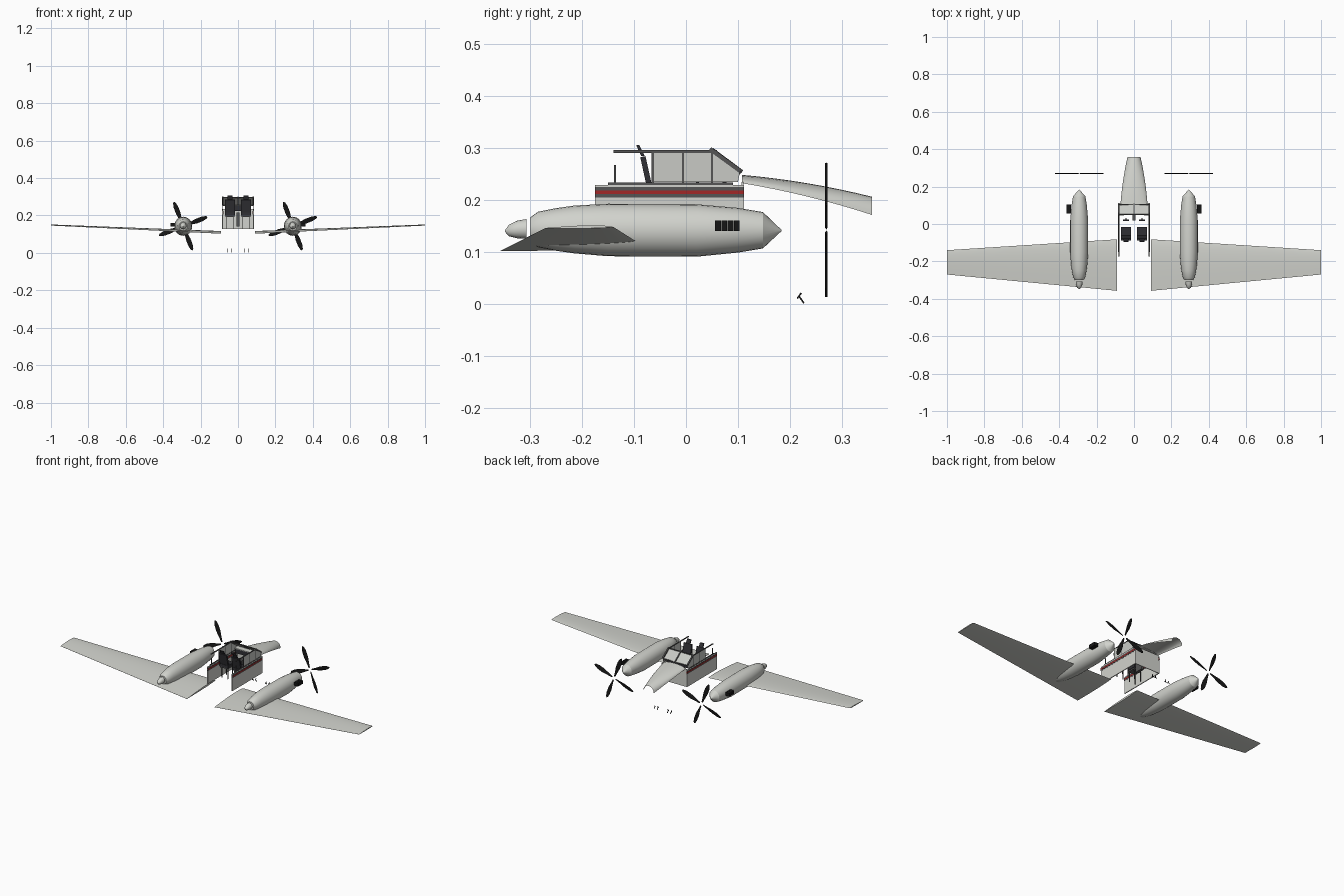
import bpy, bmesh, math
from mathutils import Vector

cube = bpy.data.objects.get("Cube")
if cube:
    bpy.data.objects.remove(cube, do_unlink=True)


def material(name, r, g, b):
    m = bpy.data.materials.new(name)
    m.use_nodes = True
    m.diffuse_color = (r, g, b, 1)
    m.node_tree.nodes["Principled BSDF"].inputs["Base Color"].default_value = (r, g, b, 1)
    return m


PAINT = material("pale_grey_paint", .64, .65, .61)
GLASS = material("grey_glass", .58, .59, .56)
RED = material("red_stripe", .36, .02, .02)
FRAME = material("dark_frame", .09, .09, .09)
SEAT = material("charcoal_seat", .03, .03, .035)
BLACK = material("black", .008, .008, .008)


def add(name, verts, faces, mat, smooth=False):
    me = bpy.data.meshes.new(name)
    me.from_pydata([tuple(v) for v in verts], [], faces)
    bm = bmesh.new()
    bm.from_mesh(me)
    bmesh.ops.recalc_face_normals(bm, faces=bm.faces)
    bm.to_mesh(me)
    bm.free()
    me.materials.append(mat)
    ob = bpy.data.objects.new(name, me)
    bpy.context.scene.collection.objects.link(ob)
    if smooth:
        bpy.ops.object.select_all(action="DESELECT")
        ob.select_set(True)
        bpy.context.view_layer.objects.active = ob
        bpy.ops.object.shade_smooth_by_angle(angle=math.radians(35))
    return ob


def loft(name, rings, mat, closed=True, caps=True, smooth=True):
    """Skin a list of equally long cross-sections."""
    n = len(rings[0])
    verts = [v for ring in rings for v in ring]
    faces = []
    for i in range(len(rings) - 1):
        for j in range(n if closed else n - 1):
            k = (j + 1) % n
            faces.append((i * n + j, i * n + k, (i + 1) * n + k, (i + 1) * n + j))
    if closed and caps:
        faces += [tuple(range(n)), tuple(range(len(verts) - n, len(verts)))]
    return add(name, verts, faces, mat, smooth)


def box(name, lo, hi, mat):
    rings = [[(x, lo[1], lo[2]), (x, hi[1], lo[2]), (x, hi[1], hi[2]), (x, lo[1], hi[2])]
             for x in (lo[0], hi[0])]
    return loft(name, rings, mat, smooth=False)


def plate(name, x, outline, mat, t=.003):
    """Flat plate in the y-z plane."""
    return loft(name, [[(x + d, y, z) for y, z in outline] for d in (-t / 2, t / 2)], mat, smooth=False)


def beam(name, a, b, w, mat):
    a, b = Vector(a), Vector(b)
    d = (b - a).normalized()
    u = d.cross(Vector((1, 0, 0)) if abs(d.x) < .9 else Vector((0, 0, 1))).normalized() * w / 2
    v = d.cross(u)
    return loft(name, [[p + u + v, p - u + v, p - u - v, p + u - v] for p in (a, b)], mat, smooth=False)


def lathe(name, x, stations, mat, sides=24, squash=.95):
    """Round body along y from (y, radius, centre height) stations."""
    angles = [2 * math.pi * i / sides for i in range(sides)]
    rings = [[(x + r * squash * math.cos(a), y, z + r * math.sin(a)) for a in angles]
             for y, r, z in stations]
    return loft(name, rings, mat)


def blade(name, centre, angle):
    """One tapered, slightly pitched propeller blade."""
    out = Vector((math.cos(angle), 0, math.sin(angle)))
    side = Vector((-out.z, -.22, out.x))
    rings = []
    for r, w in ((.012, .004), (.04, .007), (.075, .0125), (.11, .012), (.132, .007), (.138, .002)):
        p = centre + out * r
        n = Vector((0, .0022, 0))
        rings.append([p + side * w, p + n, p - side * w, p - n])
    return loft(name, rings, BLACK)


for s, tag in ((1, "left_"), (-1, "right_")):
    # Wing: cambered thin section lofted from root to tip
    rings = []
    for x, lead, trail, zl, zt in ((.092, -.082, -.357, .112, .103), (1, -.14, -.27, .149, .147)):
        c = lead - trail
        top, low = [], []
        for i in range(9):
            t = (i / 8) ** 1.5
            y, z = lead - c * t, zl + (zt - zl) * t
            bulge = math.sin(math.pi * t ** .7)
            top.append((s * x, y, z + .028 * c * bulge))
            low.append((s * x, y, z - .012 * c * bulge - .0005))
        rings.append(top + low[-1:0:-1])
    loft(tag + "wing", rings, PAINT)

    # Engine nacelle with pointed front and separate tail bullet
    cx = .293 * s
    lathe(tag + "nacelle", cx, [(-.3, .024, .143), (-.285, .034, .144), (-.25, .041, .144),
          (-.215, .046, .144), (-.15, .0505, .143), (.02, .0505, .142),
          (.1, .043, .1425), (.148, .035, .1425)], PAINT)
    lathe(tag + "nose_cone", cx, [(.148, .035, .1425), (.184, .001, .142)], PAINT)
    lathe(tag + "tail_bullet", cx, [(-.307, .019, .145), (-.325, .017, .144),
          (-.341, .011, .142), (-.348, .002, .141)], PAINT, 16)

    # Exhaust stacks on the outer flank
    for i in range(4):
        y = .056 + i * .012
        box(tag + "exhaust", (s * .349 - .013, y, .141), (s * .349 + .013, y + .011, .161), BLACK)

    # Four-bladed propeller
    for k in range(4):
        blade(tag + "propeller_blade", Vector((cx, .27, .143)), math.radians(21 + 90 * k))

    # Cabin side wall with stripe
    x = .082 * s
    plate(tag + "side_wall", x, [(-.175, .128), (.112, .128), (.112, .23), (-.175, .23)], PAINT, .005)
    plate(tag + "stripe", x, [(-.175, .212), (.112, .212), (.112, .219), (-.175, .219)], RED, .008)
    for z in (.209, .222):
        beam(tag + "stripe_edge", (x, -.175, z), (x, .112, z), .0065, FRAME)
    beam(tag + "sill", (x, -.15, .232), (x, .09, .232), .005, FRAME)

    # Cabin side windows, posts and roof rail
    plate(tag + "rear_window", x, [(-.062, .235), (-.008, .235), (-.008, .292), (-.062, .292)], GLASS)
    plate(tag + "front_window", x, [(-.004, .235), (.1, .235), (.104, .255), (.05, .292), (-.004, .292)], GLASS)
    for y in (-.064, -.006):
        beam(tag + "window_post", (x, y, .232), (x, y, .294), .004, FRAME)
    beam(tag + "thin_post", (x, .05, .234), (x, .05, .292), .0035, FRAME)
    beam(tag + "roof_rail", (x, -.14, .294), (x, .06, .294), .005, FRAME)
    beam(tag + "windscreen_post", (x, .046, .299), (x, .105, .256), .008, FRAME)
    beam(tag + "rear_post", (x, -.137, .23), (x, -.137, .268), .004, FRAME)

    # Windscreen pane
    rings = [[(s * .004, y, z), (s * .078, y - .008, z)] for y, z in ((.052, .296), (.107, .255))]
    loft(tag + "windscreen", rings, GLASS, closed=False, smooth=False)

    # Seat
    sx = .043 * s
    box(tag + "seat_cushion", (sx - .027, -.075, .2), (sx + .027, -.015, .216), SEAT)
    plate(tag + "seat_back", sx, [(-.072, .21), (-.062, .213), (-.078, .285), (-.088, .283)], SEAT, .054)
    plate(tag + "headrest", sx, [(-.079, .285), (-.086, .285), (-.096, .306), (-.09, .307)], SEAT, .026)
    box(tag + "seat_pan", (sx - .024, -.07, .192), (sx + .024, -.02, .2), FRAME)
    for dx in (-.02, .02):
        for y in (-.065, -.022):
            beam(tag + "seat_leg", (sx + dx, y, .13), (sx + dx, y, .195), .004, FRAME)

    # Control yoke
    beam(tag + "yoke_column", (sx, .03, .2), (sx, .02, .245), .005, SEAT)
    beam(tag + "yoke_grip", (sx - .016, .02, .247), (sx + .016, .02, .247), .006, SEAT)

    # Loose foot pedals
    for px in (.034, .055):
        beam(tag + "pedal_plate", (s * px, .222, .022), (s * px, .214, .011), .003, BLACK)
        beam(tag + "pedal_arm", (s * px, .218, .015), (s * px, .227, .002), .003, BLACK)

# Forward bulkhead, instrument panel and centre console
box("bulkhead", (-.08, .107, .128), (.08, .111, .235), PAINT)
box("instrument_panel", (-.07, .07, .225), (.07, .078, .25), SEAT)
box("panel_cowl", (-.072, .07, .25), (.072, .104, .254), PAINT)
box("console", (-.008, .02, .14), (.008, .07, .215), FRAME)
beam("windscreen_mullion", (0, .05, .298), (0, .108, .255), .007, FRAME)
beam("windscreen_header", (-.082, .05, .297), (.082, .05, .297), .005, FRAME)
beam("windscreen_base", (-.08, .104, .254), (.08, .104, .254), .004, FRAME)

# Arched nose deck, narrowing and drooping forward
rings = []
for i in range(9):
    t = i / 8
    y = .108 + .25 * t
    half = .072 - .018 * t - .019 * t * t
    top = .249 - .022 * t - .02 * t * t
    sag = .016 + .019 * t
    rings.append([(half * math.sin(a), y, top - sag * (1 - math.cos(a)))
                  for a in [math.pi * (j / 12 - .5) for j in range(13)]])
loft("nose_deck", rings, PAINT, closed=False)
